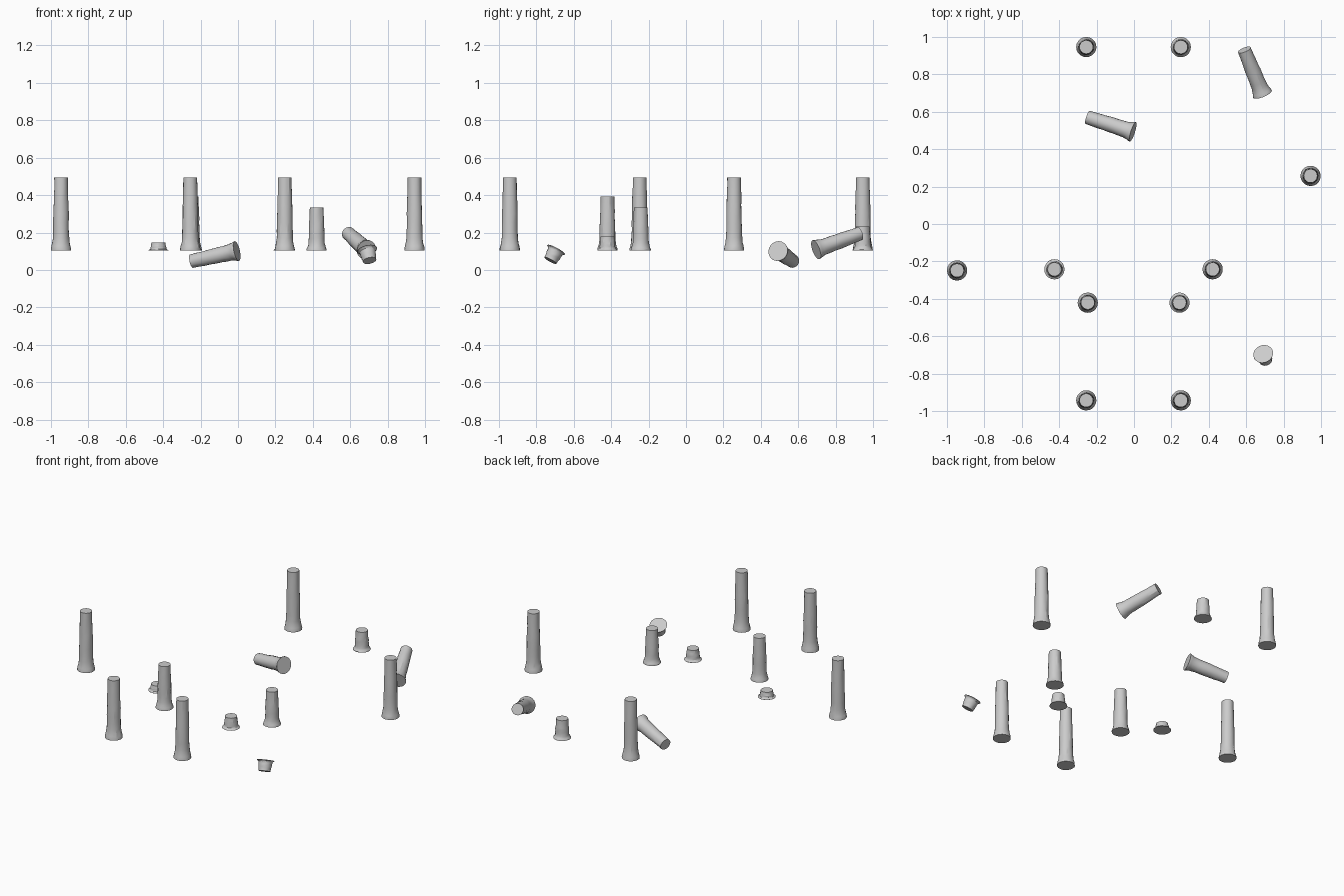
import bpy, bmesh, math, random
from mathutils import Vector

if "Cube" in bpy.data.objects:
    bpy.data.objects.remove(bpy.data.objects["Cube"])

random.seed(7)
SIDES = 20
# height fraction, radius: flared foot then a gentle taper
PROFILE = [(0, .054), (.025, .0535), (.06, .050), (.11, .046), (.17, .0432), (.27, .042),
           (.38, .0415), (.5, .041), (.62, .0395), (.74, .0385), (.87, .037), (1, .0365)]


def column(name, foot, head):
    """Weathered column running from the wide foot to the narrow head."""
    foot, head = Vector(foot), Vector(head)
    axis = head - foot
    rot = Vector((0, 0, 1)).rotation_difference(axis.normalized())
    bm = bmesh.new()
    rings = []
    for t, r in PROFILE:
        rough = 0 if t in (0, 1) else .0013
        ring = []
        for i in range(SIDES):
            a = math.tau * i / SIDES
            rr = r + random.uniform(-rough, rough)
            p = Vector((rr * math.cos(a), rr * math.sin(a), t * axis.length))
            ring.append(bm.verts.new(foot + rot @ p))
        rings.append(ring)
    for lo, hi in zip(rings, rings[1:]):
        for i in range(SIDES):
            j = (i + 1) % SIDES
            bm.faces.new((lo[i], lo[j], hi[j], hi[i]))
    bm.faces.new(rings[0][::-1])
    bm.faces.new(rings[-1])
    mesh = bpy.data.meshes.new(name)
    bm.to_mesh(mesh)
    bm.free()
    ob = bpy.data.objects.new(name, mesh)
    bpy.context.collection.objects.link(ob)
    bpy.context.view_layer.objects.active = ob
    ob.select_set(True)
    bpy.ops.object.shade_smooth_by_angle(angle=math.radians(25))
    ob.select_set(False)


BASE = .105
# Standing columns: x, y, top height
standing = [
    ("outer_column", [(-.255, .945, .495), (.25, .945, .232), (.943, .257, .495),
                      (-.945, -.248, .495), (-.255, -.942, .495), (.25, -.942, .495)]),
    ("inner_column", [(-.425, -.242, .148), (.42, -.242, .333),
                      (-.247, -.42, .392), (.243, -.42, .18)]),
]
for label, spots in standing:
    for n, (x, y, top) in enumerate(spots, 1):
        column(f"{label}_{n}", (x, y, BASE), (x, y, top))

# Toppled columns and the tipped stump
column("fallen_column_1", (-.006, .492, .101), (-.248, .57, .047))
column("fallen_column_2", (.686, .695, .108), (.589, .93, .195))
column("tipped_stump", (.69, -.694, .108), (.703, -.725, .05))
